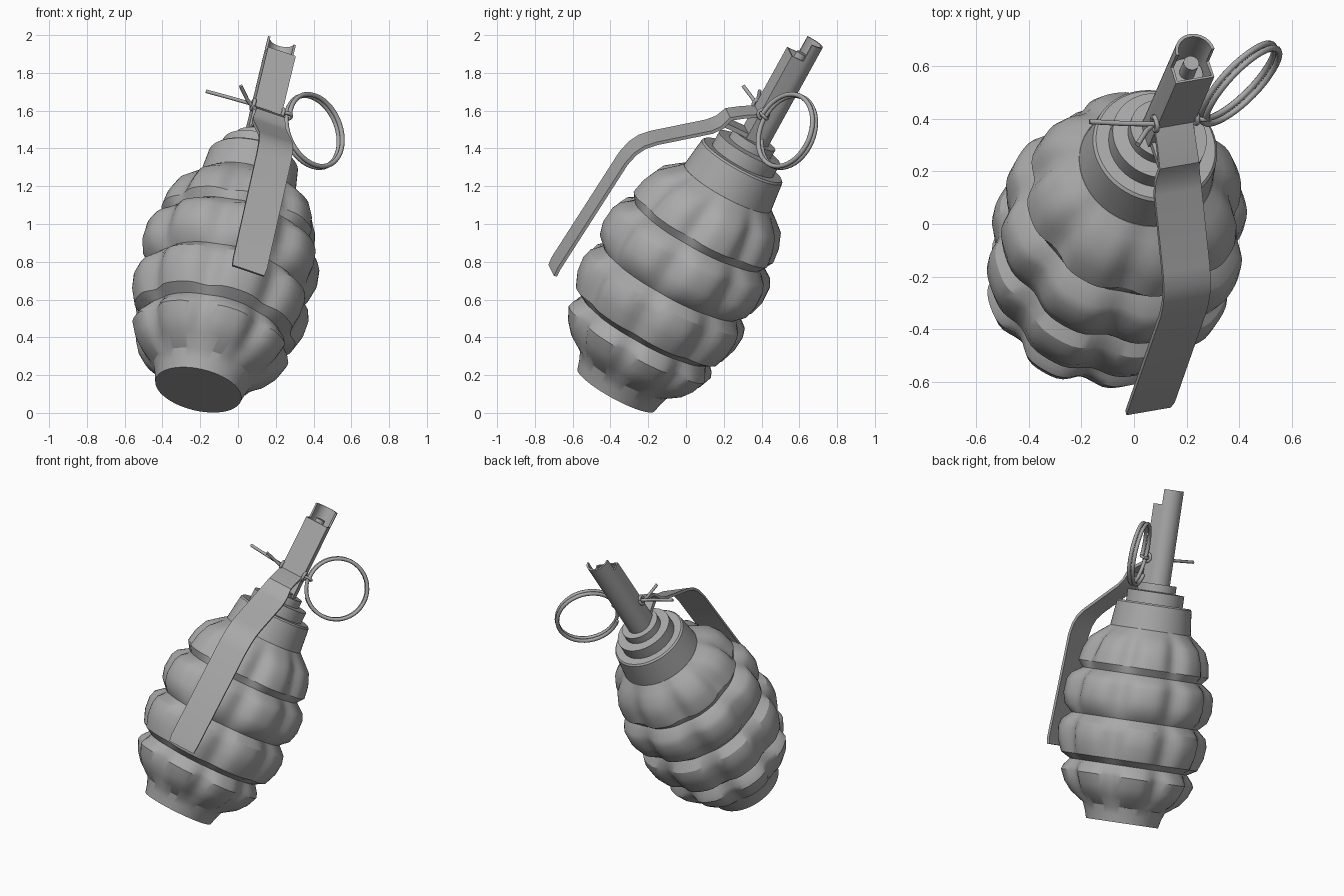
import bpy, bmesh, math
from mathutils import Vector, Matrix

cube = bpy.data.objects.get("Cube")
if cube:
    bpy.data.objects.remove(cube)

# One grey material
grey = bpy.data.materials.new("plain_grey")
grey.use_nodes = True
COLOUR = (0.4, 0.4, 0.4, 1)
grey.diffuse_color = COLOUR
grey.node_tree.nodes["Principled BSDF"].inputs["Base Color"].default_value = COLOUR

# Tilted frame: local z is the body axis, local -y is the lever side
axis = Vector((0.206, 0.473, 0.857)).normalized()
back = -Vector((0.287, -0.866, 0.408))
back = (back - axis * back.dot(axis)).normalized()
side = back.cross(axis)
FRAME = Matrix((side, back, axis)).transposed().to_4x4()
FRAME.translation = (-0.21, -0.37, 0.122)


def finish(obj, angle=32):
    """Place the part in the tilted frame, colour it, apply modifiers and smooth it."""
    obj.matrix_world = FRAME
    obj.data.materials.append(grey)
    bpy.ops.object.select_all(action='DESELECT')
    obj.select_set(True)
    bpy.context.view_layer.objects.active = obj
    bpy.ops.object.convert(target='MESH')
    bpy.ops.object.shade_smooth_by_angle(angle=math.radians(angle))


def from_bmesh(name, bm):
    bmesh.ops.recalc_face_normals(bm, faces=bm.faces)
    mesh = bpy.data.meshes.new(name)
    bm.to_mesh(mesh)
    bm.free()
    obj = bpy.data.objects.new(name, mesh)
    bpy.context.collection.objects.link(obj)
    return obj


def lathe(name, profile, steps=64, lobes=0, depth=0.0, lean=0.0):
    """Revolve (radius, height, lobe weight) rows; lean bulges the middle forward."""
    bm = bmesh.new()
    rows = []
    top = profile[-1][1]
    for r, z, weight in profile:
        row = []
        shift = lean * math.sin(math.pi * z / top)
        for i in range(steps):
            t = 2 * math.pi * i / steps
            dip = abs(math.sin(lobes * t / 2)) ** 5
            rr = r + weight * depth * (0.2 - dip)
            row.append(bm.verts.new((rr * math.cos(t), rr * math.sin(t) - shift, z)))
        rows.append(row)
    for low, high in zip(rows, rows[1:]):
        for i in range(steps):
            j = (i + 1) % steps
            bm.faces.new((low[i], low[j], high[j], high[i]))
    bm.faces.new(rows[0])
    bm.faces.new(rows[-1])
    finish(from_bmesh(name, bm))


def wire(name, points, radius):
    curve = bpy.data.curves.new(name, 'CURVE')
    curve.dimensions = '3D'
    curve.bevel_depth = radius
    curve.bevel_resolution = 2
    curve.use_fill_caps = True
    spline = curve.splines.new('POLY')
    spline.points.add(len(points) - 1)
    for p, co in zip(spline.points, points):
        p.co = (*co, 1)
    obj = bpy.data.objects.new(name, curve)
    bpy.context.collection.objects.link(obj)
    finish(obj, 50)


def coil(name, centre, normal, radius, turns, pitch, thick):
    n = Vector(normal).normalized()
    u = n.orthogonal().normalized()
    v = n.cross(u)
    count = int(40 * turns)
    points = []
    for i in range(count + 1):
        t = 2 * math.pi * turns * i / count
        points.append(Vector(centre) + u * radius * math.cos(t) + v * radius * math.sin(t)
                      + n * pitch * (i / count - 0.5) * turns)
    wire(name, points, thick)


def thicken(obj, amount, offset):
    mod = obj.modifiers.new("thickness", 'SOLIDIFY')
    mod.thickness = amount
    mod.offset = offset


# Ribbed body with four lobed rows
lathe("ribbed_body", [
    (0.233, 0.0, 0), (0.246, 0.05, 0), (0.265, 0.1, 0),
    (0.345, 0.16, 0.6), (0.39, 0.22, 1), (0.42, 0.29, 1), (0.41, 0.32, 0.8), (0.378, 0.365, 0.2),
    (0.435, 0.4, 0.7), (0.464, 0.48, 1), (0.472, 0.56, 1), (0.46, 0.61, 0.8), (0.408, 0.66, 0.2),
    (0.455, 0.71, 0.7), (0.472, 0.78, 1), (0.466, 0.87, 1), (0.447, 0.91, 0.8), (0.386, 0.955, 0.2),
    (0.415, 1.0, 0.7), (0.4, 1.08, 1), (0.366, 1.16, 0.8), (0.31, 1.21, 0.4), (0.262, 1.25, 0),
], steps=96, lobes=8, depth=0.045, lean=0.02)

# Stepped collar and neck
lathe("collar", [(0.262, 1.24, 0), (0.242, 1.41, 0), (0.232, 1.42, 0), (0.183, 1.42, 0),
                 (0.183, 1.495, 0), (0.125, 1.5, 0), (0.125, 1.55, 0)])

# Fuse housing: round back, square front, open notch at the top front
HALF, FRONT, NOTCH = 0.078, -0.065, 0.005
outline = [(HALF, NOTCH)]
outline += [(HALF * math.cos(math.pi * i / 16), 0.005 + HALF * math.sin(math.pi * i / 16)) for i in range(1, 16)]
outline += [(-HALF, NOTCH), (-HALF, FRONT), (HALF, FRONT)]
bm = bmesh.new()
rows = [[bm.verts.new((x, y, z)) for x, y in outline] for z in (1.5, 2.06, 2.16)]
for level, (low, high) in enumerate(zip(rows, rows[1:])):
    for i in range(len(outline)):
        j = (i + 1) % len(outline)
        in_notch = outline[i][1] + outline[j][1] < 2 * NOTCH - 0.001
        if level == 0 or not in_notch:
            bm.faces.new((low[i], low[j], high[j], high[i]))
housing = from_bmesh("fuse_housing", bm)
thicken(housing, 0.012, -1)
finish(housing)

# Striker inside the housing
lathe("striker", [(0.062, 1.55, 0), (0.062, 2.0, 0), (0.03, 2.0, 0), (0.03, 2.08, 0)], steps=24)

# Safety lever: (distance forward, height, width)
bm = bmesh.new()
path = [(0.06, 1.69, 0.156), (0.13, 1.65, 0.156), (0.19, 1.61, 0.16), (0.212, 1.55, 0.18),
        (0.25, 1.505, 0.19), (0.49, 1.32, 0.19), (0.535, 1.275, 0.19), (0.565, 1.22, 0.19),
        (0.582, 1.15, 0.19), (0.628, 0.48, 0.19), (0.624, 0.435, 0.18)]
pairs = [[bm.verts.new((s * w / 2 - 0.006, -f, z)) for s in (-1, 1)] for f, z, w in path]
for (a, b), (c, d) in zip(pairs, pairs[1:]):
    bm.faces.new((a, b, d, c))
lever = from_bmesh("safety_lever", bm)
thicken(lever, 0.018, 0)
finish(lever)

# Bracket under the lever
bm = bmesh.new()
bmesh.ops.create_cube(bm, size=1, matrix=Matrix.Translation((0, -0.1, 1.565)) @ Matrix.Diagonal((0.14, 0.2, 0.025, 1)))
finish(from_bmesh("lever_bracket", bm))

# Split pin with two spread legs, an eye on each side, and the pull ring
PIN_Y, PIN_Z = -0.05, 1.71
wire("pin_straight_leg", [(0.1, PIN_Y, PIN_Z), (-0.09, PIN_Y, PIN_Z), (-0.2, -0.03, 1.715), (-0.336, 0, 1.722)], 0.01)
wire("pin_bent_leg", [(0.1, PIN_Y, PIN_Z - 0.01), (-0.09, PIN_Y, PIN_Z - 0.01), (-0.125, -0.075, 1.715),
                      (-0.187, -0.14, 1.743)], 0.01)
for name, x in (("left_eye", 0.082), ("right_eye", -0.082)):
    coil(name, (x, PIN_Y, PIN_Z), (1, 0, 0), 0.026, 1, 0, 0.01)
coil("pin_loop", (0.112, PIN_Y, PIN_Z), (0, 0.3, 1), 0.022, 1, 0, 0.009)
coil("pull_ring", (0.286, 0.045, 1.726), (0.435, -0.889, 0.085), 0.198, 1.9, 0.026, 0.0125)
